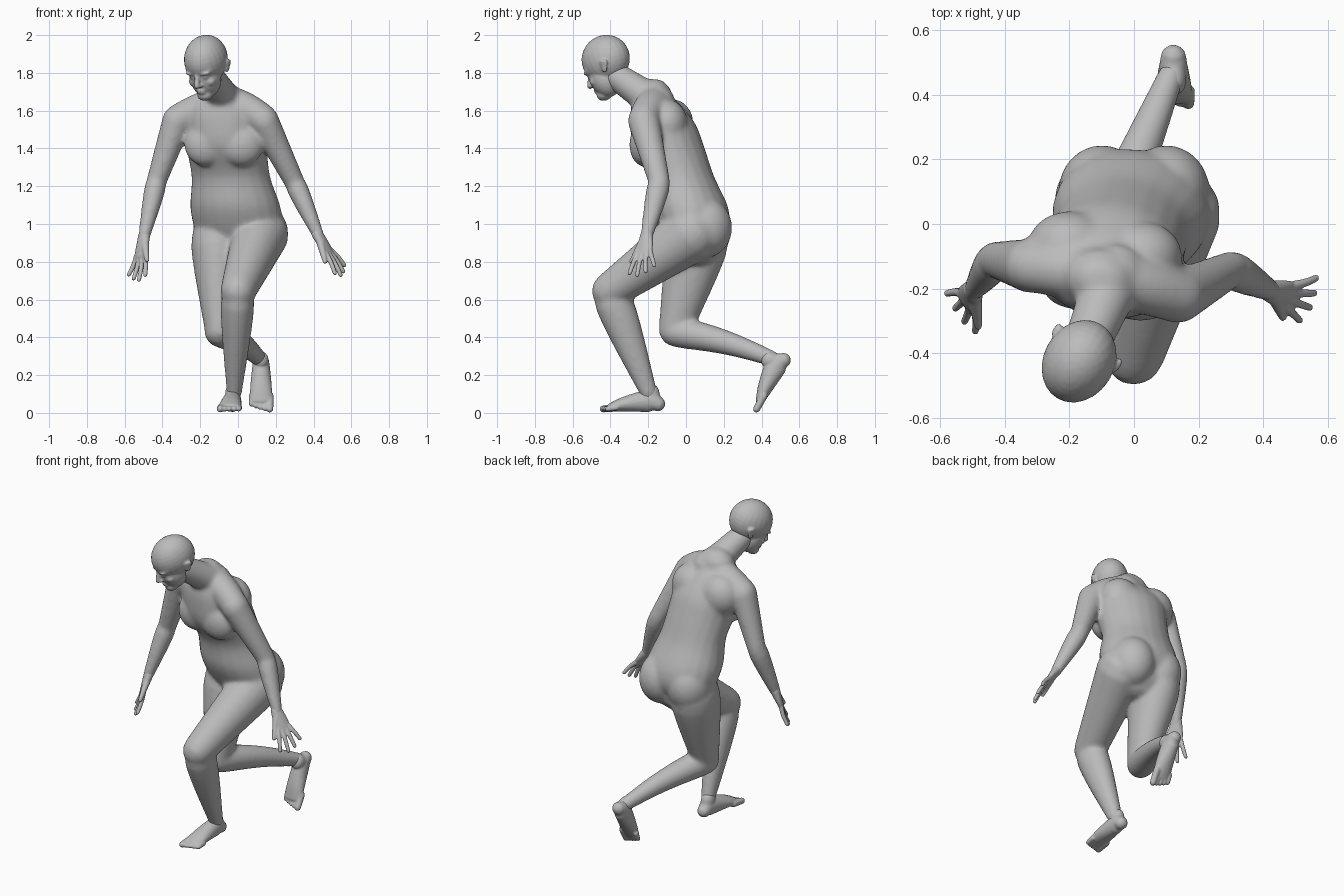
import bpy, bmesh, math
from mathutils import Vector, Matrix

old = bpy.data.objects.get("Cube")
if old:
    bpy.data.objects.remove(old, do_unlink=True)

# One clay grey for the whole figure
clay = bpy.data.materials.new("clay_grey")
clay.use_nodes = True
grey = (.5, .5, .5, 1)
clay.diffuse_color = grey
clay.node_tree.nodes["Principled BSDF"].inputs["Base Color"].default_value = grey

X, Y, Z = Matrix.Identity(3)


def spline(stations, steps=4):
    """Smooth curve through stations of (x, y, z, half width, half depth)."""
    points = [Vector(station) for station in stations]
    padded = [points[0], *points, points[-1]]
    curve = []
    for before, start, end, after in zip(padded, padded[1:], padded[2:], padded[3:]):
        for step in range(steps):
            t = step / steps
            ease = t * t * (3 - 2 * t)
            leave = (end - before) / 2 * t * (1 - t) ** 2
            arrive = (after - start) / 2 * t * t * (1 - t)
            curve.append(start.lerp(end, ease) + leave - arrive)
    return curve + [points[-1]]


def loft(bm, points, side=X, level=False, sides=20):
    """Closed tube of elliptical rings with rounded ends."""
    last = len(points) - 1
    rings = []
    for i, point in enumerate(points):
        along = points[min(i + 1, last)].xyz - points[max(i - 1, 0)].xyz
        normal = Z if level else along.normalized()
        across = (side - normal * side.dot(normal)).normalized()
        rings.append((point.xyz, across, normal, point[3], point[4]))

    def dome(ring, sign):
        centre, across, normal, wide, deep = ring
        reach = normal * sign * min(wide, deep)
        return [(centre + reach * math.sin(t), across, normal, wide * math.cos(t), deep * math.cos(t))
                for t in (.5, 1, 1.3)]

    loops = []
    for centre, across, normal, wide, deep in dome(rings[0], -1)[::-1] + rings + dome(rings[-1], 1):
        depth = normal.cross(across)
        angles = [math.tau * k / sides for k in range(sides)]
        loops.append([bm.verts.new(centre + across * wide * math.cos(t) + depth * deep * math.sin(t))
                      for t in angles])
    for low, high in zip(loops, loops[1:]):
        for k in range(sides):
            bm.faces.new((low[k - 1], low[k], high[k], high[k - 1]))
    bm.faces.new(loops[0][::-1])
    bm.faces.new(loops[-1])


def limb(bm, start, end, thick, thin, bulge=0, bow=0, narrow=1, side=X, steps=8):
    """Tapering segment between two joints, swelling near its upper third."""
    start, end = Vector(start), Vector(end)
    points = []
    for step in range(steps + 1):
        t = step / steps
        centre = start.lerp(end, t) + Z * bow * math.sin(math.pi * t)
        radius = thick + (thin - thick) * t + bulge * math.sin(math.pi * math.sqrt(t))
        points.append(Vector((*centre, radius * narrow, radius)))
    loft(bm, points, side)


def ball(bm, centre, radii):
    matrix = Matrix.Translation(centre) @ Matrix.Diagonal((*radii, 1))
    bmesh.ops.create_uvsphere(bm, u_segments=24, v_segments=16, radius=1, matrix=matrix)


def axes(origin, side, forward):
    """Frame whose local x is side, y is forward and z is their cross product."""
    forward, side = Vector(forward).normalized(), Vector(side)
    side = (side - forward * side.dot(forward)).normalized()
    turn = Matrix((side, forward, side.cross(forward))).transposed().to_4x4()
    return Matrix.Translation(origin) @ turn


def finish(bm, name, voxel, smoothing, frame=Matrix()):
    """Fuse the pieces into one smooth skin."""
    bm.transform(frame)
    bmesh.ops.recalc_face_normals(bm, faces=bm.faces)
    mesh = bpy.data.meshes.new(name)
    bm.to_mesh(mesh)
    bm.free()
    mesh.materials.append(clay)
    part = bpy.data.objects.new(name, mesh)
    bpy.context.collection.objects.link(part)
    fuse = part.modifiers.new("fuse", "REMESH")
    fuse.mode = "VOXEL"
    fuse.voxel_size = voxel
    fuse.use_smooth_shade = True
    soften = part.modifiers.new("soften", "SMOOTH")
    soften.factor = .5
    soften.iterations = smoothing


# Joints of the pose
left_shoulder, right_shoulder = (.135, -.225, 1.55), (-.32, -.13, 1.55)
left_elbow, right_elbow = (.3, -.14, 1.22), (-.43, -.11, 1.23)
left_wrist, right_wrist = (.43, -.21, .93), (-.5, -.21, .92)
left_hip, right_hip = (.12, .03, .95), (-.11, .07, .93)
left_knee, right_knee = (0, -.405, .645), (-.1, -.06, .43)
left_ankle, right_ankle = (-.02, -.195, .1), (.115, .46, .285)
neck_base, skull_base = (-.06, -.16, 1.64), (-.15, -.38, 1.79)

# Torso, leaning to its right as it rises
body = bmesh.new()
trunk = [(.05, .93, .22, .15), (.045, 1, .24, .185), (.02, 1.1, .24, .2), (-.025, 1.25, .21, .175),
         (-.09, 1.4, .215, .19), (-.12, 1.52, .22, .175), (-.15, 1.61, .19, .14), (-.17, 1.67, .12, .1)]
loft(body, spline([((1 - z) * .15, y, z, wide, deep) for y, z, wide, deep in trunk]),
     side=X - Y * .15, level=True)
# Chest, shoulder blades and seat
for x, y in ((-.17, -.19), (.02, -.225)):
    ball(body, (x, y, 1.42), (.115, .075, .115))
for x, y in ((-.2, -.07), (.02, -.1)):
    ball(body, (x, y, 1.53), (.13, .11, .13))
for x in (-.1, .1):
    ball(body, (x, .1, .98), (.135, .145, .16))
limb(body, neck_base, skull_base, .105, .072, bulge=-.008)

# Arms
for shoulder, elbow, wrist in ((left_shoulder, left_elbow, left_wrist),
                               (right_shoulder, right_elbow, right_wrist)):
    limb(body, neck_base, shoulder, .095, .082, bow=.015, side=Y)
    limb(body, shoulder, elbow, .085, .057, narrow=.95)
    limb(body, elbow, wrist, .057, .033, bulge=.008, narrow=.93)

# Legs, the left stepping forward and the right trailing
limb(body, left_hip, left_knee, .155, .097, narrow=.97)
limb(body, left_knee, left_ankle, .09, .046, bulge=.02, narrow=.87)
limb(body, right_hip, right_knee, .158, .087, bulge=.014, narrow=.86)
limb(body, right_knee, right_ankle, .08, .042, bulge=.006, bow=.018)
finish(body, "body", voxel=.01, smoothing=20)

# Head: local x is its right, y its face, z its crown
head = bmesh.new()
ball(head, (0, 0, 0), (.11, .135, .127))
ball(head, (0, .045, -.085), (.084, .082, .11))
ball(head, (0, .085, -.165), (.043, .042, .034))
ball(head, (0, .075, -.02), (.085, .055, .06))
limb(head, (0, .12, -.03), (0, .148, -.09), .01, .015)
for z in (-.127, -.14):
    ball(head, (0, .117, z), (.026, .016, .008))
for s in (-1, 1):
    ball(head, (s * .04, .11, -.03), (.032, .02, .011))
    ball(head, (s * .036, .106, -.055), (.018, .016, .011))
    ball(head, (s * .048, .083, -.09), (.03, .03, .026))
    ball(head, (s * .014, .134, -.096), (.01, .01, .009))
    # Ear, flared backwards
    limb(head, (s * .11, -.04, -.03), (s * .1, -.02, -.08), .024, .014, narrow=.4)
pitch = math.radians(25)
gaze = (X * -.5 - Y * .87) * math.cos(pitch) - Z * math.sin(pitch)
finish(head, "head", .006, 4, axes((-.17, -.425, 1.873), Y * .5 - X * .87, gaze))


# Hands: local x points to the thumb, y along the fingers
def hand(name, wrist, thumb_side, forward):
    bm = bmesh.new()
    loft(bm, spline([(0, -.02, 0, .034, .03), (0, .06, 0, .047, .021), (0, .1, 0, .045, .016)]))
    for finger, length in enumerate((.125, .145, .13, .1)):
        root = X * (.034 - .023 * finger) + Y * .09
        fan = X * (.035 - .025 * finger)
        limb(bm, root, root + fan + Y * length, .0145, .011, bow=.005)
    limb(bm, (.02, .03, 0), (.075, .135, -.01), .022, .012)
    finish(bm, name, .005, 3, axes(wrist, thumb_side, forward))


hand("left_hand", left_wrist, (-.45, -.85, -.1), (.125, -.03, -.2))
hand("right_hand", right_wrist, (.6, -.8, 0), (-.04, -.08, -.23))


# Feet: local y runs from heel to toes, z away from the sole
def foot(name, heel, forward, inner):
    bm = bmesh.new()
    loft(bm, spline([(0, .035, .045, .04, .04), (0, .08, .06, .046, .058), (0, .2, .045, .057, .042),
                     (0, .28, .028, .06, .023)]))
    limb(bm, (0, .065, .05), (0, .075, .11), .05, .047, narrow=.84)
    for toe in range(5):
        radius = .016 if toe else .021
        root = X * inner * (.046 - .024 * toe) + Y * .25 + Z * .026
        limb(bm, root, root + Y * (.078 - .004 * toe * math.sqrt(toe)) - Z * .008, radius, radius * .9)
    finish(bm, name, .006, 2, axes(heel, -X, forward))


foot("left_foot", (-.022, -.115, .003), (-.08, -1, 0), inner=1)
foot("right_foot", (.122, .572, .282), (0, -.56, -.83), inner=-1)
